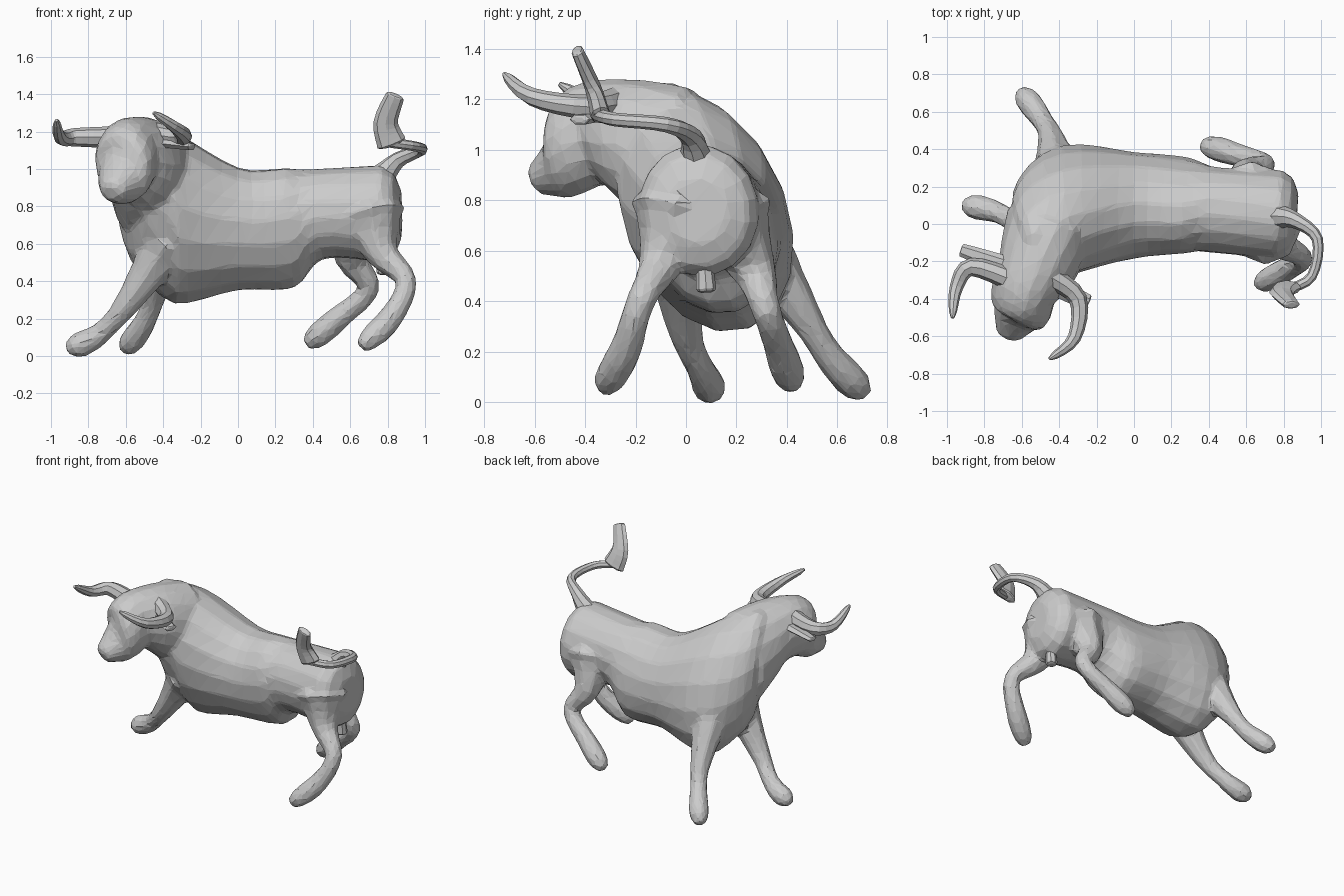
import bpy, bmesh, math
from mathutils import Vector

default_cube = bpy.data.objects.get("Cube")
if default_cube:
    bpy.data.objects.remove(default_cube, do_unlink=True)

grey = (.6, .6, .6, 1)
hide = bpy.data.materials.new("grey_hide")
hide.use_nodes = True
hide.diffuse_color = grey
hide.node_tree.nodes["Principled BSDF"].inputs["Base Color"].default_value = grey


def spline(points, steps=4):
    """Smooth curve through a few vectors or numbers."""
    last = len(points) - 1
    result = []
    for i in range(last):
        before, start = points[max(i - 1, 0)], points[i]
        end, after = points[i + 1], points[min(i + 2, last)]
        leave, arrive = (end - before) / 2, (after - start) / 2
        for k in range(steps):
            t = k / steps
            bend = (start - end) * 2 + leave + arrive
            sag = (end - start) * 3 - leave * 2 - arrive
            result.append(start + leave * t + sag * t ** 2 + bend * t ** 3)
    result.append(points[last])
    return result


def skin(name, tops, bottoms, widths, sides):
    """Join ellipses between the top and bottom lines, with rounded ends."""
    middles = [(top + bottom) / 2 for top, bottom in zip(tops, bottoms)]
    last = len(middles) - 1
    rings = []
    for i, middle in enumerate(middles):
        ahead = (middles[min(i + 1, last)] - middles[max(i - 1, 0)]).normalized()
        upward = tops[i] - middle
        sideways = upward.cross(ahead).normalized() * widths[i]
        ring = []
        for k in range(sides):
            angle = math.tau * k / sides
            ring.append(middle + upward * math.cos(angle) + sideways * math.sin(angle))
        rings.append(ring)
        # Two smaller rings round off each end
        if i in (0, last):
            for scale, shift in ((.85, .25), (.5, .4)):
                offset = ahead * widths[i] * (shift if i else -shift)
                cap = [middle.lerp(point, scale) + offset for point in ring]
                rings.insert(len(rings) if i else 0, cap)

    bm = bmesh.new()
    loops = [[bm.verts.new(point) for point in ring] for ring in rings]
    for near, far in zip(loops, loops[1:]):
        for k in range(sides):
            bm.faces.new((near[k - 1], near[k], far[k], far[k - 1]))
    bm.faces.new(loops[0])
    bm.faces.new(loops[-1])
    bmesh.ops.recalc_face_normals(bm, faces=bm.faces)
    mesh = bpy.data.meshes.new(name)
    bm.to_mesh(mesh)
    bm.free()
    mesh.materials.append(hide)
    part = bpy.data.objects.new(name, mesh)
    bpy.context.collection.objects.link(part)
    return part


def torso(name, sections):
    """Large form from sections of top point, bottom point and half width."""
    tops, bottoms, widths = zip(*sections)
    return skin(name, spline([Vector(p) for p in tops]),
                spline([Vector(p) for p in bottoms]), spline(widths), sides=16)


def limb(name, path, thick, thin, power=1, flat=1, hoof=0, across=(0, 1, 0), sides=8):
    """Tapering tube along a path; a higher power thins it sooner."""
    centres = spline([Vector(p) for p in path])
    last = len(centres) - 1
    tops, bottoms, widths = [], [], []
    for i, centre in enumerate(centres):
        t = i / last
        radius = thin + (thick - thin) * (1 - t) ** power
        radius += hoof * math.sin(math.pi * t ** 4)
        ahead = centres[min(i + 1, last)] - centres[max(i - 1, 0)]
        reach = ahead.cross(Vector(across)).normalized() * radius
        tops.append(centre + reach)
        bottoms.append(centre - reach)
        widths.append(radius * flat)
    return skin(name, tops, bottoms, widths, sides)


def leg(name, path, muscle, across):
    return limb(name, path, thick=muscle, thin=.045, power=4, hoof=.025, across=across)


upright = (0, 0, 1)
lengthwise = (1, 0, 0)
crosswise = (0, 1, 0)

# Trunk from rump to shoulders, rolled so that the chest swings sideways
trunk = torso("trunk", [
    ((.77, 0, 1.02), (.78, .1, .5), .24),
    ((.4, .05, 1), (.46, .1, .52), .23),
    ((.25, 0, 1), (.3, .2, .37), .25),
    ((0, 0, 1), (0, .2, .36), .28),
    ((-.35, -.1, 1.2), (-.35, .25, .29), .325),
    ((-.5, -.15, 1.27), (-.54, .1, .46), .26)])

# Neck, forehead and muzzle
head = torso("head", [
    ((-.4, 0, 1.25), (-.5, 0, .6), .24),
    ((-.5, -.2, 1.28), (-.52, -.2, .76), .22),
    ((-.57, -.4, 1.27), (-.6, -.3, .86), .18),
    ((-.6, -.52, 1.2), (-.6, -.4, .83), .16),
    ((-.63, -.54, 1.06), (-.63, -.46, .81), .13),
    ((-.67, -.61, .95), (-.66, -.54, .82), .08)])

# Legs from the muscle down to the hoof
legs = [
    leg("right_foreleg", [(-.38, -.04, .6), (-.6, 0, .27), (-.75, .07, .11),
                          (-.9, .1, .04)], muscle=.16, across=crosswise),
    leg("left_foreleg", [(-.4, .2, .75), (-.44, .45, .37), (-.5, .57, .18),
                         (-.6, .7, .04)], muscle=.2, across=lengthwise),
    leg("left_hind_leg", [(.62, .17, .72), (.61, .27, .52), (.7, .32, .36),
                          (.52, .38, .19), (.38, .42, .07)],
        muscle=.19, across=crosswise),
    leg("right_hind_leg", [(.71, -.04, .75), (.77, -.1, .55), (.9, -.18, .4),
                           (.82, -.24, .21), (.67, -.32, .06)],
        muscle=.19, across=crosswise)]

# Fuse the trunk, head and legs into one faceted skin
bpy.ops.object.select_all(action='DESELECT')
for part in [trunk, head] + legs:
    part.select_set(True)
bpy.context.view_layer.objects.active = trunk
bpy.ops.object.join()
trunk.name = "body"
fuse = trunk.modifiers.new("fuse", 'REMESH')
fuse.mode = 'VOXEL'
fuse.voxel_size = .015
relax = trunk.modifiers.new("relax", 'SMOOTH')
relax.iterations = 6
facet = trunk.modifiers.new("facet", 'DECIMATE')
facet.ratio = .06

# Horns sweep outward, then forward and up
limb("right_horn", [(-.65, -.3, 1.17), (-.87, -.23, 1.17), (-.95, -.34, 1.17),
                    (-.97, -.5, 1.26)], thick=.06, thin=.01, power=.6, across=upright)
limb("left_horn", [(-.45, -.28, 1.19), (-.3, -.4, 1.17), (-.32, -.61, 1.21),
                   (-.45, -.72, 1.3)], thick=.06, thin=.01, power=.6, across=upright)

# Flat ears below the horns
limb("right_ear", [(-.66, -.23, 1.14), (-.92, -.14, 1.14)],
     thick=.055, thin=.035, flat=.5, across=upright, sides=6)
limb("left_ear", [(-.43, -.33, 1.14), (-.25, -.42, 1.12)],
     thick=.05, thin=.045, flat=.5, across=upright, sides=6)

# Curled tail with an upright tuft
limb("tail", [(.76, .04, .95), (.86, .02, 1.05), (.98, -.08, 1.1), (.95, -.28, 1.12),
              (.82, -.35, 1.14)],
     thick=.08, thin=.027, power=4, across=upright)
limb("tail_tuft", [(.82, -.34, 1.14), (.79, -.37, 1.25), (.84, -.43, 1.39)],
     thick=.08, thin=.05, flat=.5, across=crosswise)

# Scrotum between the hind legs
limb("scrotum", [(.78, .07, .6), (.78, .08, .45)], thick=.03, thin=.04)
